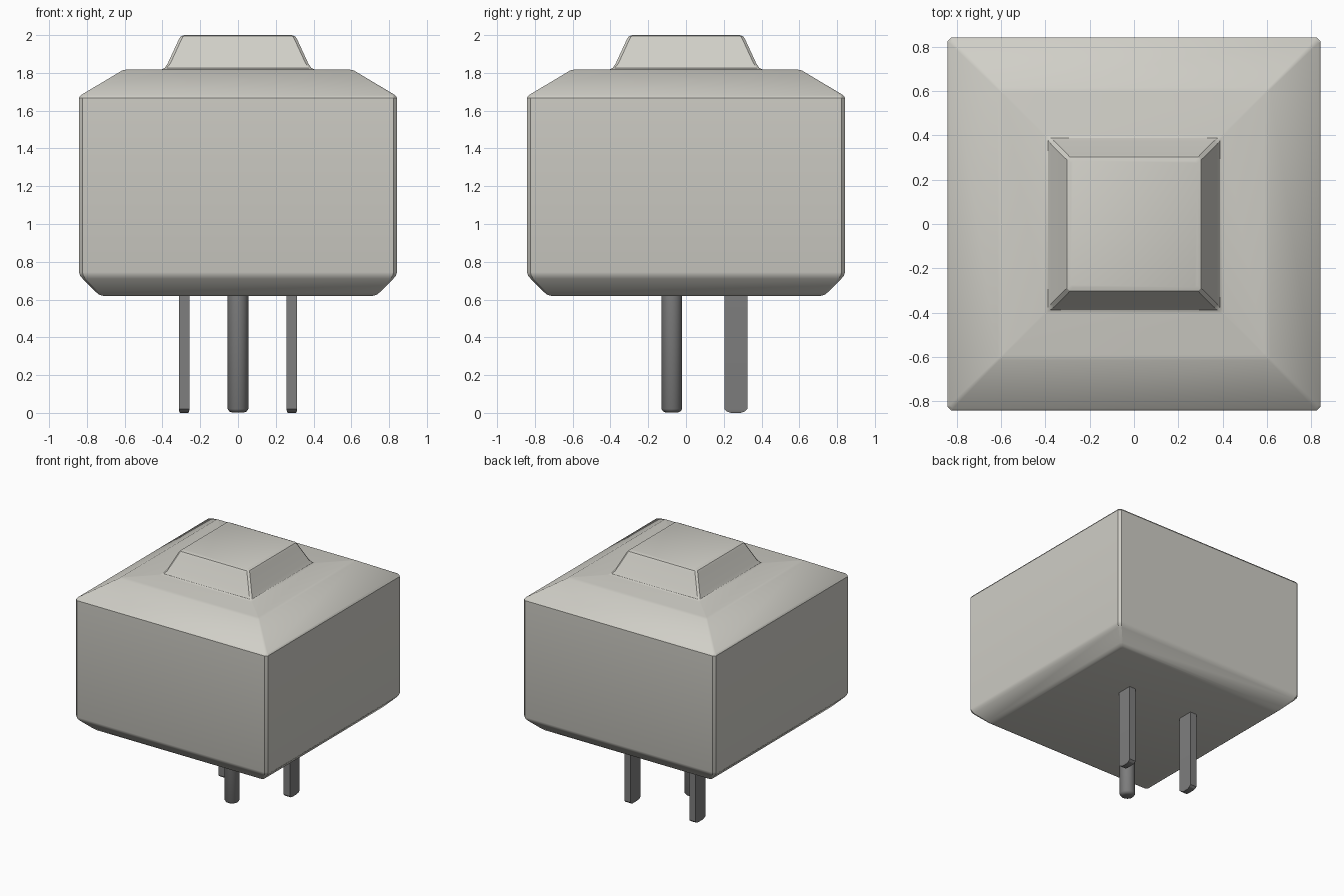
import bpy, bmesh, math

cube = bpy.data.objects.get("Cube")
if cube:
    bpy.data.objects.remove(cube, do_unlink=True)


def material(name, rgb):
    m = bpy.data.materials.new(name)
    m.use_nodes = True
    m.diffuse_color = (*rgb, 1)
    m.node_tree.nodes["Principled BSDF"].inputs["Base Color"].default_value = (*rgb, 1)
    return m


housing = material("warm white plastic", (0.63, 0.62, 0.57))
metal = material("grey metal", (0.21, 0.21, 0.21))


def chamfered_square(half, cut):
    """Corner points of a square with its corners cut."""
    h, s = half, half - cut
    return [(h, -s), (h, s), (s, h), (-s, h), (-h, s), (-h, -s), (-s, -h), (s, -h)]


def circle(radius, sides):
    return [(radius * math.cos(math.tau * i / sides), radius * math.sin(math.tau * i / sides))
            for i in range(sides)]


def loft(name, rings, mat, angle, location=(0, 0, 0)):
    """Join stacked (outline, height) sections into a capped solid."""
    bm = bmesh.new()
    loops = [[bm.verts.new((x, y, z)) for x, y in outline] for outline, z in rings]
    for low, high in zip(loops, loops[1:]):
        for i in range(len(low)):
            j = (i + 1) % len(low)
            bm.faces.new((low[i], low[j], high[j], high[i]))
    bm.faces.new(loops[0][::-1])
    bm.faces.new(loops[-1])
    mesh = bpy.data.meshes.new(name)
    bm.to_mesh(mesh)
    bm.free()
    mesh.materials.append(mat)
    obj = bpy.data.objects.new(name, mesh)
    bpy.context.collection.objects.link(obj)
    obj.location = location
    bpy.ops.object.select_all(action="DESELECT")
    bpy.context.view_layer.objects.active = obj
    obj.select_set(True)
    bpy.ops.object.shade_smooth_by_angle(angle=math.radians(angle))
    return obj


# Housing with its raised cap: half width, corner cut, height
profile = [
    (0.715, 0.012, 0.62), (0.735, 0.012, 0.626), (0.75, 0.014, 0.638),
    (0.822, 0.016, 0.71), (0.836, 0.017, 0.727), (0.842, 0.018, 0.745),
    (0.842, 0.018, 1.668), (0.832, 0.016, 1.682),
    (0.615, 0.008, 1.812), (0.59, 0.006, 1.818),
    (0.405, 0.006, 1.818), (0.388, 0.010, 1.826), (0.372, 0.014, 1.85),
    (0.312, 0.014, 1.98), (0.302, 0.012, 1.994), (0.285, 0.010, 2.0),
]
loft("housing", [(chamfered_square(h, c), z) for h, c, z in profile], housing, 28)

# Round earth pin with a softened tip
pin = [(0.032, 0.008), (0.046, 0.014), (0.055, 0.027), (0.055, 0.66)]
loft("earth_pin", [(circle(r, 24), z) for r, z in pin], metal, 40, (0, -0.075, 0))


def blade_section(inset_x, inset_y):
    x, y = 0.028 - inset_x, 0.061 - inset_y
    return [(x, -y), (x, y), (-x, y), (-x, -y)]


# Pair of flat blades with rounded tips
for side, x in (("left", 0.285), ("right", -0.285)):
    rings = [(blade_section(0.006, 0.036), 0.006), (blade_section(0.002, 0.014), 0.013),
             (blade_section(0, 0), 0.026), (blade_section(0, 0), 0.66)]
    loft(side + "_blade", rings, metal, 25, (x, 0.264, 0))

# Rest the pins on the ground
for obj in bpy.data.objects:
    if obj.name.endswith(("_pin", "_blade")):
        for v in obj.data.vertices:
            if v.co.z < 0.1:
                v.co.z -= 0.006
